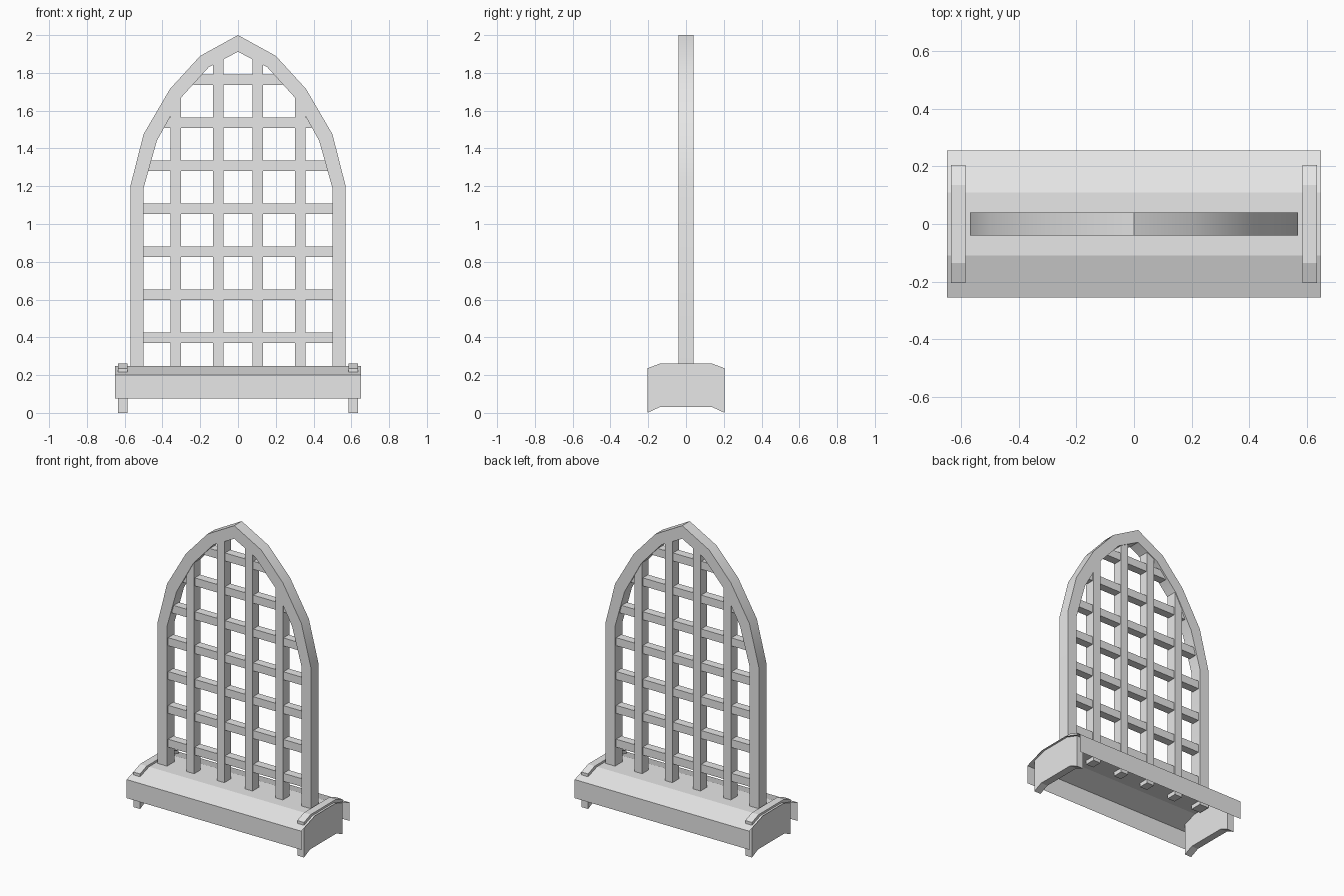
import bpy, bmesh, math

cube = bpy.data.objects.get("Cube")
if cube:
    bpy.data.objects.remove(cube, do_unlink=True)

# One flat colour for the whole model
grey = bpy.data.materials.new("plain_grey")
grey.use_nodes = True
grey.diffuse_color = (0.8, 0.8, 0.8, 1)
grey.node_tree.nodes["Principled BSDF"].inputs["Base Color"].default_value = (0.8, 0.8, 0.8, 1)


def finish(name, bm, fix_normals=True):
    if fix_normals:
        bmesh.ops.recalc_face_normals(bm, faces=bm.faces[:])
    mesh = bpy.data.meshes.new(name)
    bm.to_mesh(mesh)
    bm.free()
    mesh.materials.append(grey)
    obj = bpy.data.objects.new(name, mesh)
    bpy.context.collection.objects.link(obj)
    return obj


def extrude(bm, faces, offset):
    result = bmesh.ops.extrude_face_region(bm, geom=faces)
    moved = [v for v in result["geom"] if isinstance(v, bmesh.types.BMVert)]
    bmesh.ops.translate(bm, verts=moved, vec=offset)


def bar(name, x0, x1, half_depth, z0, z1):
    bm = bmesh.new()
    bmesh.ops.create_cube(bm, size=1)
    for v in bm.verts:
        v.co = (x1 if v.co.x > 0 else x0,
                half_depth if v.co.y > 0 else -half_depth,
                z1 if v.co.z > 0 else z0)
    return finish(name, bm)


def mirrored(half):
    return half + [(-a, b) for a, b in reversed(half) if a != 0]


# Pointed arch frame: matching outer and inner outlines, extruded in depth
FRAME_DEPTH = 0.04
FOOT = 0.22
outer = mirrored([(0.57, FOOT), (0.57, 1.2), (0.5, 1.475), (0.36, 1.715), (0.2, 1.89), (0, 2)])
inner = mirrored([(0.5, FOOT), (0.5, 1.19), (0.43, 1.44), (0.305, 1.665), (0.155, 1.83), (0, 1.912)])
bm = bmesh.new()
outer_verts = [bm.verts.new((x, -FRAME_DEPTH, z)) for x, z in outer]
inner_verts = [bm.verts.new((x, -FRAME_DEPTH, z)) for x, z in inner]
faces = [bm.faces.new((outer_verts[i], outer_verts[i + 1], inner_verts[i + 1], inner_verts[i]))
         for i in range(len(outer) - 1)]
extrude(bm, faces, (0, 2 * FRAME_DEPTH, 0))
frame = finish("arch_frame", bm)
bpy.ops.object.select_all(action="DESELECT")
frame.select_set(True)
bpy.context.view_layer.objects.active = frame
bpy.ops.object.shade_smooth_by_angle(angle=math.radians(30))

# Upright lattice bars, ending inside the arch
for x, top in ((0.105, 1.89), (0.33, 1.685)):
    for side, label in ((1, "left"), (-1, "right")):
        c = x * side
        bar(f"upright_bar_{label}", c - 0.028, c + 0.028, 0.035, FOOT, top)

# Cross bars, with ends hidden in the frame
reaches = [0.52, 0.52, 0.52, 0.52, 0.49, 0.39, 0.235]
for i, reach in enumerate(reaches):
    z = 0.398 + i * 0.2277
    bar("cross_bar", -reach, reach, 0.028, z - 0.027, z + 0.027)

# Sill: an open folded sheet running the full width
BASE = 0.65
section = mirrored([(-0.255, 0.075), (-0.255, 0.2), (-0.11, 0.248), (-0.046, 0.248)])
bm = bmesh.new()
near = [bm.verts.new((-BASE, y, z)) for y, z in section]
far = [bm.verts.new((BASE, y, z)) for y, z in section]
for i in range(len(section) - 1):
    bm.faces.new((near[i], far[i], far[i + 1], near[i + 1]))
finish("sill_sheet", bm, fix_normals=False)

# End brackets: arched plates with feet
plate = mirrored([(0.205, 0), (0.205, 0.236), (0.135, 0.262)])
plate += [(-0.14, 0.03), (0.14, 0.03)]
for x, label in ((0.585, "left"), (-0.635, "right")):
    bm = bmesh.new()
    face = bm.faces.new([bm.verts.new((x, y, z)) for y, z in plate])
    extrude(bm, [face], (0.05, 0, 0))
    finish(f"end_bracket_{label}", bm)
